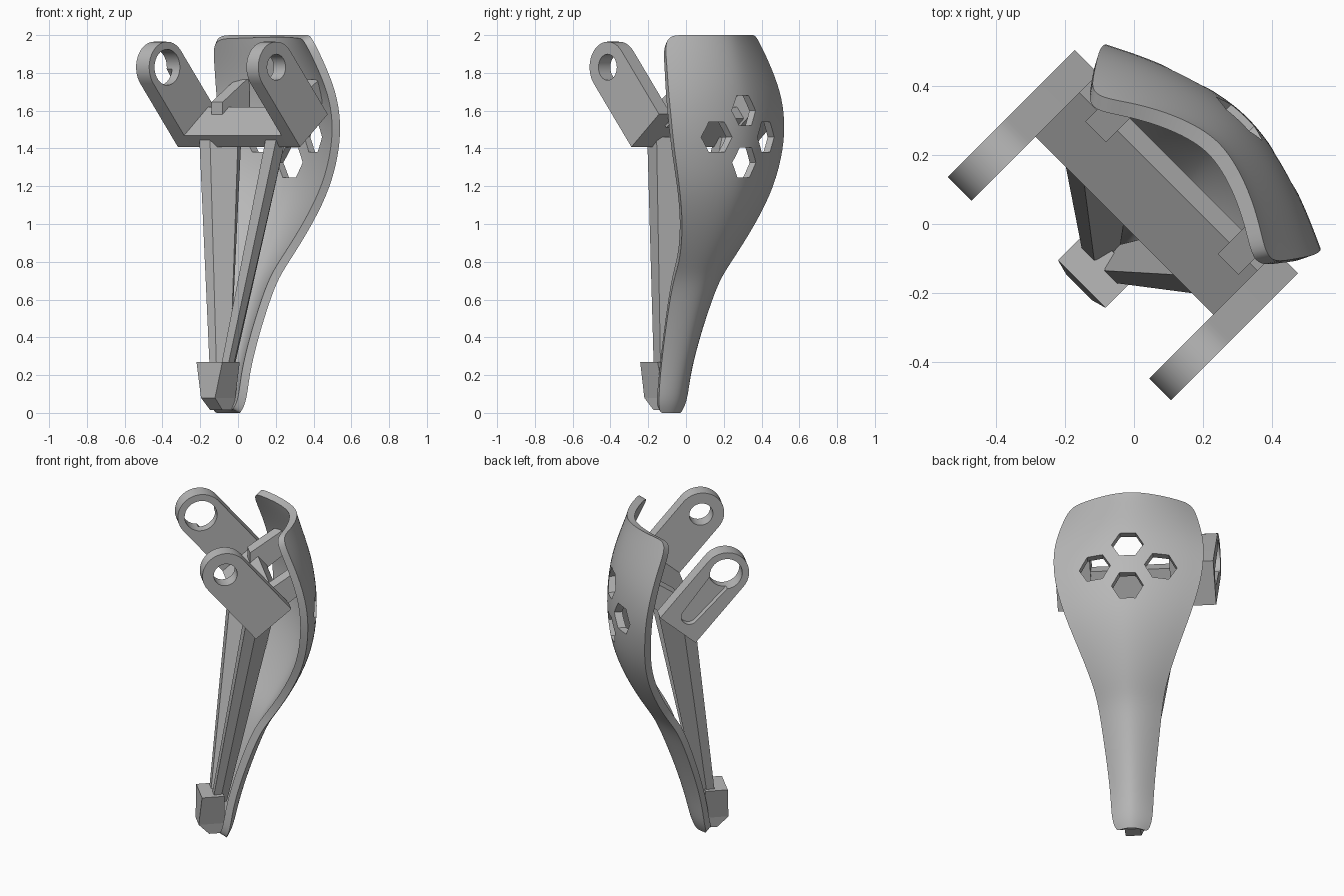
import bpy, bmesh, math
from mathutils import Vector

if "Cube" in bpy.data.objects:
    bpy.data.objects.remove(bpy.data.objects["Cube"], do_unlink=True)

grey = bpy.data.materials.new("plain_grey")
grey.use_nodes = True
COLOUR = (0.48, 0.48, 0.48, 1)
grey.diffuse_color = COLOUR
grey.node_tree.nodes["Principled BSDF"].inputs["Base Color"].default_value = COLOUR

# Parts are modelled square to the axes (x across, y towards the shell), then turned
TURN = math.radians(-45)


def add_object(name, bm):
    bmesh.ops.recalc_face_normals(bm, faces=bm.faces)
    mesh = bpy.data.meshes.new(name)
    bm.to_mesh(mesh)
    bm.free()
    mesh.materials.append(grey)
    obj = bpy.data.objects.new(name, mesh)
    obj.rotation_euler.z = TURN
    bpy.context.collection.objects.link(obj)
    return obj


def prism(name, profile, axis, start, end):
    """Extrude a closed 2D profile along x (profile is y, z) or y (profile is x, z)."""
    bm = bmesh.new()
    at = (lambda p, d: (d, p[0], p[1])) if axis == "x" else (lambda p, d: (p[0], d, p[1]))
    face = bm.faces.new([bm.verts.new(at(p, start)) for p in profile])
    moved = bmesh.ops.extrude_face_region(bm, geom=[face])["geom"]
    step = Vector(at((0, 0), end - start))
    bmesh.ops.translate(bm, vec=step, verts=[g for g in moved if isinstance(g, bmesh.types.BMVert)])
    return add_object(name, bm)


def loft(name, lower, upper, z0, z1):
    """Join two flat outlines with equal point counts into a solid."""
    bm = bmesh.new()
    a = [bm.verts.new((x, y, z0)) for x, y in lower]
    b = [bm.verts.new((x, y, z1)) for x, y in upper]
    bm.faces.new(a)
    bm.faces.new(b)
    for i in range(len(a)):
        j = (i + 1) % len(a)
        bm.faces.new((a[i], a[j], b[j], b[i]))
    return add_object(name, bm)


def rect(x0, x1, y0, y1):
    return [(x0, y0), (x1, y0), (x1, y1), (x0, y1)]


def circle(cx, cz, r, n, first=0.0, sweep=math.tau):
    return [(cx + r * math.cos(first + sweep * i / n), cz + r * math.sin(first + sweep * i / n))
            for i in range(n)]


def activate(obj):
    bpy.ops.object.select_all(action="DESELECT")
    obj.select_set(True)
    bpy.context.view_layer.objects.active = obj


def apply(obj, kind, **settings):
    mod = obj.modifiers.new(kind.title(), kind)
    for key, value in settings.items():
        setattr(mod, key, value)
    activate(obj)
    bpy.ops.object.modifier_apply(modifier=mod.name)


def cut(obj, cutter):
    apply(obj, "BOOLEAN", object=cutter, operation="DIFFERENCE", solver="EXACT")
    bpy.data.objects.remove(cutter, do_unlink=True)


def smooth(obj):
    activate(obj)
    bpy.ops.object.shade_smooth_by_angle(angle=math.radians(35))


# Curved outer shell: height, spine depth, half width, edge setback
rows = [(0.0, -0.06, 0.09, 0.04), (0.06, -0.03, 0.118, 0.05), (0.2, 0.0, 0.122, 0.065),
        (0.4, 0.06, 0.142, 0.075), (0.6, 0.135, 0.168, 0.085), (0.72, 0.185, 0.185, 0.085),
        (0.82, 0.255, 0.21, 0.085), (1.0, 0.358, 0.282, 0.1), (1.2, 0.435, 0.365, 0.12),
        (1.4, 0.456, 0.42, 0.13), (1.55, 0.45, 0.435, 0.13), (1.7, 0.43, 0.43, 0.138),
        (1.85, 0.387, 0.395, 0.145), (1.96, 0.352, 0.365, 0.155), (2.0, 0.342, 0.325, 0.14)]
COLS = 10
bm = bmesh.new()
grid = []
for z, spine, half, back in rows:
    ts = [2 * i / COLS - 1 for i in range(COLS + 1)]
    mid = 0.018 - 0.009 * z
    grid.append([bm.verts.new((mid + half * t, spine + 0.01 * t - back * abs(t) ** 1.7, z)) for t in ts])
for r0, r1 in zip(grid, grid[1:]):
    for i in range(COLS):
        bm.faces.new((r0[i], r0[i + 1], r1[i + 1], r1[i]))
shell = add_object("outer_shell", bm)
# Face the sheet outwards so that it thickens towards the frame
if sum(p.normal.y for p in shell.data.polygons) < 0:
    shell.data.flip_normals()
apply(shell, "SUBSURF", levels=2)
apply(shell, "SOLIDIFY", thickness=0.045, offset=-1)

# Four hexagonal openings in a diamond
for x, z in ((0, 1.6), (0, 1.325), (-0.19, 1.46), (0.19, 1.46)):
    cut(shell, prism("hex_cutter", circle(x, z, 0.092, 6), "y", 0.1, 0.8))
smooth(shell)

# Slanted arms with a round eye at the top
EYE = Vector((-0.15, 1.83))
R = 0.135
LENGTH = 0.438
slope = math.radians(50)
along = Vector((math.cos(slope), -math.sin(slope)))
across = Vector((math.sin(slope), math.cos(slope)))
end = EYE + along * LENGTH
arc = circle(EYE.x, EYE.y, R, 24, math.pi / 2 - slope, math.pi)
arc.append(EYE - across * R)
arm_profile = arc + [end - across * R, end + across * R]
for name, x0, x1, hole in (("right_arm", -0.478, -0.38, 0.095), ("left_arm", 0.348, 0.437, 0.069)):
    arm = prism(name, arm_profile, "x", x0, x1)
    cut(arm, prism("eye_cutter", circle(EYE.x, EYE.y, hole, 32), "x", x0 - 0.1, x1 + 0.1))
    if name == "right_arm":
        # Rounded pocket sunk into the outer face below the eye
        tip = EYE + along * 0.33
        w = 0.05
        slot = circle(tip.x, tip.y, w, 16, -math.pi / 2 - slope, math.pi)
        slot += [tip + across * w, EYE + across * w * 1.4, EYE - across * w * 1.4]
        cut(arm, prism("slot_cutter", slot, "x", x0 - 0.1, x0 + 0.04))
    smooth(arm)

# Crossbar joining the arm ends
inner = end - along * 0.08
rear = across * (R - 0.035)
bar = [end - across * R, end + rear, inner + rear, inner - across * R]
prism("crossbar", bar, "x", -0.4, 0.36)

# Tabs tying the crossbar to the inside of the shell
tab = [(0.11, 1.575), (0.11, 1.645), (0.29, 1.765), (0.31, 1.765), (0.31, 1.62), (0.17, 1.51)]
for name, x0 in (("right_tab", -0.31), ("left_tab", 0.233)):
    prism(name, tab, "x", x0, x0 + 0.085)

# Tapering legs with angled inner fins, forming a V from the crossbar to the foot
leg_top = [(0.29, 0.0), (0.21, 0.0), (0.135, 0.135), (0.165, 0.19), (0.29, 0.07)]
leg_foot = [(0.06, -0.165), (0.01, -0.165), (-0.01, -0.085), (0.015, -0.07), (0.055, -0.12)]
for name, s in (("right_leg", -1), ("left_leg", 1)):
    loft(name, [(0.015 + s * x, y) for x, y in leg_foot], [(s * x, y) for x, y in leg_top], 0.2, 1.46)

# Foot block, narrowing downwards with a chamfered toe
block_low = rect(-0.035, 0.07, -0.242, -0.09)
loft("foot_block", block_low, rect(-0.081, 0.113, -0.23, -0.1), 0.08, 0.27)
loft("foot_toe", rect(-0.028, 0.063, -0.18, -0.1), block_low, 0.015, 0.08)
